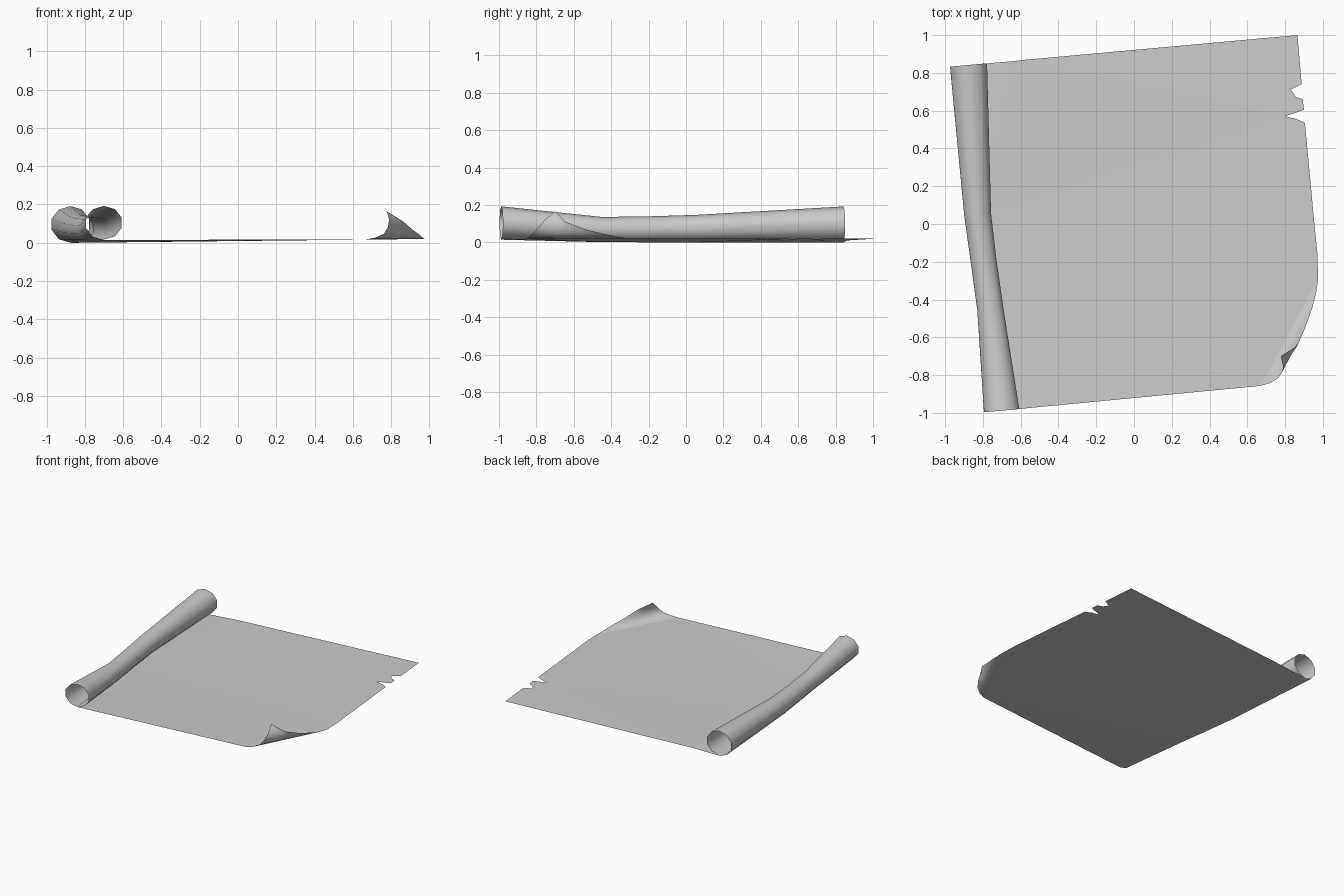
import bpy, bmesh, math
from mathutils import Vector

cube = bpy.data.objects.get("Cube")
if cube:
    bpy.data.objects.remove(cube, do_unlink=True)

# One plain paper colour
paper = bpy.data.materials.new("grey_paper")
paper.use_nodes = True
tone = (0.6, 0.6, 0.6, 1)
paper.diffuse_color = tone
paper.node_tree.nodes["Principled BSDF"].inputs["Base Color"].default_value = tone


def finish(bm, name, smooth):
    """Turn a bmesh into a named paper object."""
    mesh = bpy.data.meshes.new(name)
    bm.to_mesh(mesh)
    bm.free()
    mesh.materials.append(paper)
    obj = bpy.data.objects.new(name, mesh)
    bpy.context.collection.objects.link(obj)
    if smooth:
        mesh.shade_smooth()
    return obj


def loft(rows, name):
    """Skin a list of equally long point rows with quads."""
    bm = bmesh.new()
    grid = [[bm.verts.new(p) for p in row] for row in rows]
    for a, b in zip(grid, grid[1:]):
        for i in range(len(a) - 1):
            bm.faces.new((a[i], a[i + 1], b[i + 1], b[i]))
    bmesh.ops.remove_doubles(bm, verts=bm.verts, dist=0.0005)
    return finish(bm, name, True)


def sheet_height(x):
    return 0.014 + 0.006 * x


# Rolled left edge: centre x, centre y, half width, half height
stations = [(-0.875, 0.842, 0.105, 0.097),
            (-0.827, 0.05, 0.076, 0.074),
            (-0.795, -0.2, 0.073, 0.070),
            (-0.76, -0.45, 0.074, 0.068),
            (-0.70, -0.988, 0.10, 0.090)]
SIDES = 10
SLANT = 0.09


def roll_section(cx, cy, half_w, half_h):
    """One turn of paper, starting tangent to the sheet and tucking inside."""
    bottom = sheet_height(cx) - 0.009 + 0.014 * abs(cy) ** 4 * (cy < 0)
    points = []
    for i in range(SIDES + 1):
        angle = -math.pi / 2 - math.tau * i / SIDES
        shrink = 1 - 0.04 * i / SIDES
        dx = half_w * shrink * math.cos(angle)
        dz = half_h * shrink * math.sin(angle)
        points.append(Vector((cx + dx, cy + SLANT * dx, bottom + half_h + dz)))
    return points


roll_rows = [roll_section(*s) for s in stations]
loft(roll_rows, "rolled_edge")

# Curled front corner: each ruling joins the front edge to the side edge
tip = (0.777, -0.70, 0.165)
front_edge = [(0.67, -0.857, sheet_height(0.67)), (0.72, -0.842, 0.027),
              (0.762, -0.818, 0.047), (0.783, -0.787, 0.08),
              (0.79, -0.755, 0.12), tip]
side_edge = [(0.975, -0.29, sheet_height(0.975)), (0.965, -0.36, 0.027),
             (0.945, -0.44, 0.045), (0.91, -0.54, 0.07),
             (0.865, -0.645, 0.11), tip]
corner_rows = []
for a, b in zip(front_edge, side_edge):
    start, end = Vector(a), Vector(b)
    corner_rows.append([start.lerp(end, t / 3) for t in range(4)])
loft(corner_rows, "curled_corner")

# Flat sheet: outline with the torn notches, clockwise from the back left
back_side = [(-0.64, 0.862), (-0.585, 0.74), (-0.57, 0.87), (0.865, 1.0)]
small_tears = [(0.888, 0.74), (0.83, 0.712), (0.855, 0.675), (0.893, 0.66),
               (0.9, 0.605), (0.8, 0.57), (0.86, 0.555), (0.905, 0.535)]
large_tear = [(0.957, -0.02), (0.79, -0.2), (0.97, -0.145)]

bm = bmesh.new()
outline = [Vector((x, y, sheet_height(x)))
           for x, y in back_side + small_tears + large_tear]
outline += [Vector(side_edge[0]), Vector(front_edge[0])]
outline += [row[0] for row in reversed(roll_rows)]
face = bm.faces.new([bm.verts.new(p) for p in reversed(outline)])
bmesh.ops.triangulate(bm, faces=[face])
finish(bm, "flat_sheet", False)
